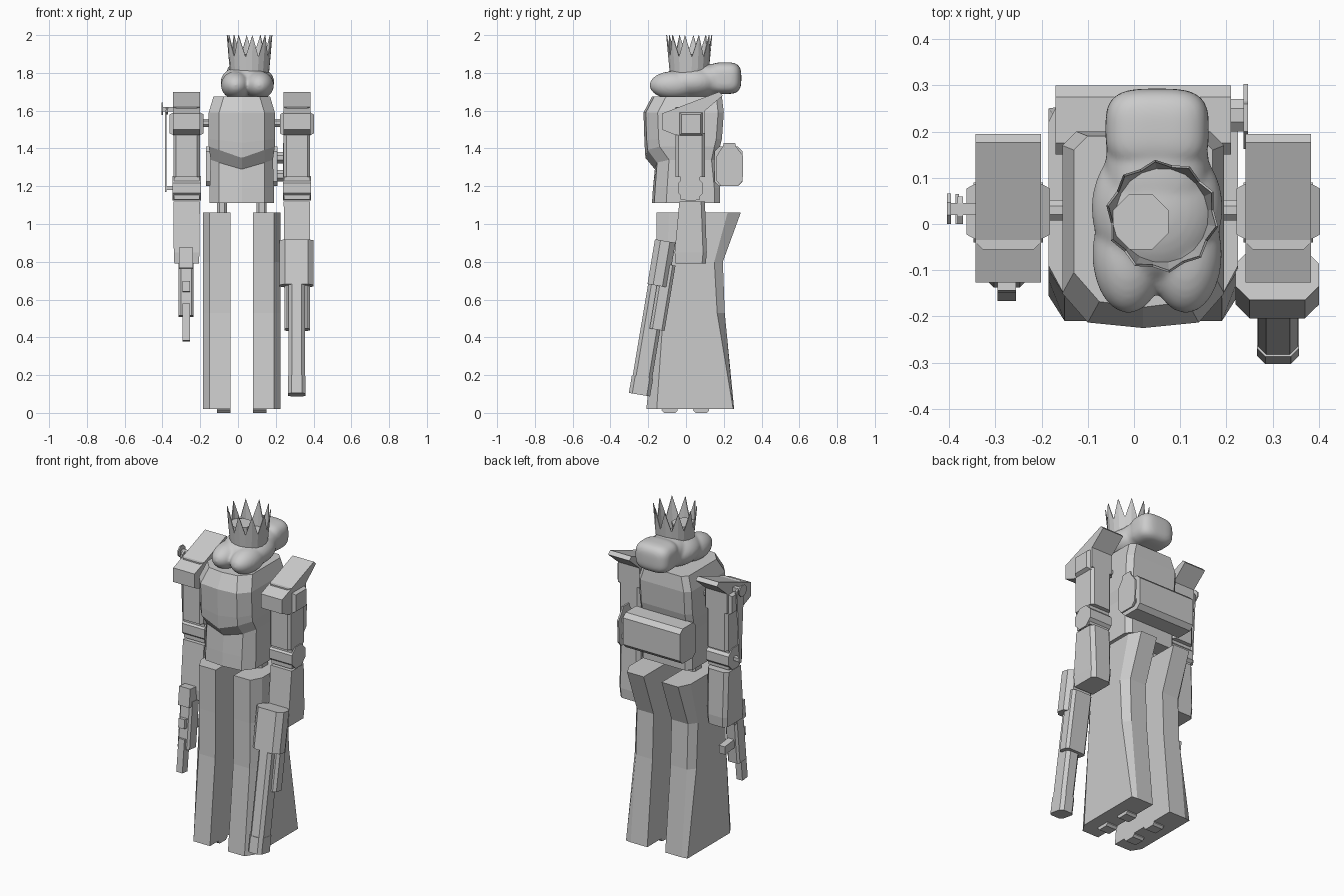
import bpy, bmesh, math
from mathutils import Vector, Matrix

if "Cube" in bpy.data.objects:
    bpy.data.objects.remove(bpy.data.objects["Cube"])

CX = 0.02  # symmetry plane of the body


def finish(name, bm):
    bmesh.ops.recalc_face_normals(bm, faces=bm.faces[:])
    me = bpy.data.meshes.new(name)
    bm.to_mesh(me)
    bm.free()
    ob = bpy.data.objects.new(name, me)
    bpy.context.collection.objects.link(ob)
    return ob


def loft(name, rings):
    """Skin a stack of closed rings and cap both ends."""
    bm = bmesh.new()
    vs = [[bm.verts.new(p) for p in r] for r in rings]
    n = len(vs[0])
    for a, b in zip(vs, vs[1:]):
        for i in range(n):
            j = (i + 1) % n
            bm.faces.new((a[i], a[j], b[j], b[i]))
    bm.faces.new(vs[0])
    bm.faces.new(vs[-1])
    return finish(name, bm)


def prism(name, profile, x0, x1):
    """Extrude a (y, z) profile along x."""
    return loft(name, [[(x, y, z) for y, z in profile] for x in (x0, x1)])


def box(name, x, y, z, c=0.0, axis=2, matrix=None):
    """Box from ranges, with edges parallel to an axis chamfered."""
    bm = bmesh.new()
    bmesh.ops.create_cube(bm, size=1)
    for v in bm.verts:
        v.co = Vector([sum(r) / 2 + v.co[i] * (r[1] - r[0]) for i, r in enumerate((x, y, z))])
    if c:
        es = [e for e in bm.edges
              if abs((e.verts[0].co - e.verts[1].co).normalized()[axis]) > 0.9]
        bmesh.ops.bevel(bm, geom=es, offset=c, segments=1, affect='EDGES')
    if matrix:
        bm.transform(matrix)
    return finish(name, bm)


def ngon(cy, cz, ry, rz, n=8):
    return [(cy + ry * math.cos((i + .5) * math.tau / n) / math.cos(math.pi / n),
             cz + rz * math.sin((i + .5) * math.tau / n) / math.cos(math.pi / n)) for i in range(n)]


# Torso: faceted chest over a narrower waist, V-shaped at the front
def torso_ring(z, front, back, side, flat, drop=0):
    half = [(flat, front + .012, z - drop * .3), (side, front + .075, z),
            (side, back - .03, z), (side - .03, back, z)]
    ring = [(CX, front, z - drop)] + [(CX + x, y, h) for x, y, h in half]
    return ring + [(CX - x, y, h) for x, y, h in reversed(half)]


loft("torso", [torso_ring(*r) for r in (
    (1.11, -.18, .18, .17, .12), (1.19, -.175, .18, .17, .12),
    (1.34, -.165, .165, .165, .12, .05), (1.41, -.215, .18, .175, .12, .06),
    (1.45, -.22, .19, .175, .12, .02), (1.59, -.225, .2, .175, .12),
    (1.675, -.18, .19, .15, .095))])

# Backpack with end disc and knobs
box("backpack", (-.17, .21), (.15, .3), (1.2, 1.41), .025, 0)
prism("backpack_disc", [(.185, 1.2), (.275, 1.2), (.3, 1.23), (.303, 1.36), (.265, 1.41),
                        (.26, 1.43), (.2, 1.43), (.195, 1.41), (.162, 1.36), (.162, 1.23)], .237, .247)
for z in (1.255, 1.35):
    prism("backpack_knob", ngon(.235, z, .035, .03), .2, .24)

# Legs, hips and foot pads
LEG = [(.02, -.21, -.155, .25, .255), (.53, -.16, -.12, .165, .205),
       (.8, -.155, -.1, .15, .195), (1.06, -.155, -.09, .22, .29)]
for s in (-1, 1):
    xi, xm, xo = CX + s * .06, CX + s * .17, CX + s * .205
    loft("leg", [[(xi, yf, z), (xm, yf, z), (xo, yc, z), (xo, yd, z), (xm, yb, z), (xi, yb, z)]
                 for z, yf, yc, yd, yb in LEG])
    hip = CX + s * .105
    box("hip_rod", (hip - .026, hip + .026), (.0, .08), (1.03, 1.14), .012)
    pad = CX + s * .095
    for y in (-.087, .08):
        box("foot_pad", (pad - .035, pad + .035), (y - .042, y + .042), (0, .03), .012, 0)

# Arms
PAD = [(-.127, 1.5), (-.127, 1.585), (.176, 1.7), (.195, 1.68), (.1, 1.6),
       (.1, 1.48), (-.055, 1.47)]
for s in (-1, 1):
    c = CX + s * .292

    def span(w, d=0):
        return (c - w + d, c + w + d)
    prism("shoulder_pad", PAD, *span(.071))
    loft("shoulder_hub", [[(c + x, y, z) for y, z in ngon(.027, 1.53, r, r, 4)] for x, r in
                          ((-.09, .05), (-.06, .066), (.06, .066), (.09, .05))]
         ).data.transform(Matrix.Translation((0, 0, 0)))
    prism("shoulder_axle", ngon(.03, 1.535, .022, .022), CX + s * .15, c)
    box("upper_arm", span(.07), (-.055, .1), (1.25, 1.62), .015)
    prism("elbow", ngon(.025, 1.19, .065, .065), *span(.075))
    box("elbow_block", span(.068), (-.03, .075), (1.13, 1.26))
    loft("forearm", [[(c - w, y0, z), (c + w, y0, z), (c + w, y1 - .02, z), (c + w - .02, y1, z),
                      (c - w + .02, y1, z), (c - w, y1 - .02, z)] for w, y0, y1, z in
                     ((.065, -.055, .105, .79), (.068, -.06, .11, .85),
                      (.07, -.035, .1, 1.12))])


# Large gun, tilted forward: local z runs along the barrel
def tilt(y, z, deg):
    return Matrix.Translation((0, y, z)) @ Matrix.Rotation(math.radians(-deg), 4, 'X')


G = tilt(-.11, .91, 9.5)
box("gun_body", (.22, .4), (-.055, .055), (-.24, 0), .03, 2, G)
box("gun_lower", (.245, .38), (-.005, .075), (-.47, -.12), .015, 2, G)
box("gun_barrel", (.268, .355), (-.052, .052), (-.735, -.2), .018, 2, G)
box("gun_muzzle", (.266, .357), (-.057, .057), (-.825, -.73), .018, 2, G)

# Small pistol
P = tilt(-.055, .87, 6)
box("pistol_rear", (-.312, -.238), (-.06, .05), (-.11, 0), 0, 2, P)
box("pistol_body", (-.315, -.235), (-.045, .04), (-.36, -.08), .012, 2, P)
box("pistol_sight", (-.295, -.255), (-.07, -.03), (-.235, -.18), 0, 2, P)
box("pistol_barrel", (-.295, -.255), (-.06, -.01), (-.495, -.3), 0, 2, P)
box("pistol_grip", (-.295, -.255), (.02, .13), (-.26, -.21), 0, 2, P)

# Sheathed blade hanging outside the shoulder
prism("blade", [(.0, 1.6), (.065, 1.6), (.04, 1.17), (.025, 1.17)], -.386, -.378)
prism("blade_guard", ngon(.033, 1.61, .033, .033), -.404, -.396)
prism("blade_guard_inner", ngon(.03, 1.6, .03, .02), -.382, -.37)
box("blade_pin", (-.4, -.34), (.02, .045), (1.595, 1.62))
box("blade_clip", (-.385, -.33), (.02, .045), (1.18, 1.2))

# Head: blended smooth lobes with a front cleft and a rounded bar behind
bm = bmesh.new()
for c, r, p in (((-.012, -.065, 1.735), (.078, .128, .074), 1),
                ((.112, -.065, 1.735), (.078, .128, .074), 1),
                ((.05, .035, 1.752), (.142, .16, .093), 1),
                ((.05, .12, 1.765), (.112, .12, .082), .8),
                ((.05, .205, 1.772), (.112, .088, .084), .6)):
    vs = bmesh.ops.create_uvsphere(bm, u_segments=40, v_segments=24, radius=1)['verts']
    for v in vs:
        v.co = Vector([c[i] + r[i] * math.copysign(abs(k) ** p, k) for i, k in enumerate(v.co)])
head = finish("head", bm)
m = head.modifiers.new("blend", 'REMESH')
m.mode, m.voxel_size, m.use_smooth_shade = 'VOXEL', .008, True
m = head.modifiers.new("soften", 'SMOOTH')
m.factor, m.iterations = .5, 8

# Crown: zigzag band flaring outward, with a faceted cap inside
bm = bmesh.new()
N = 20
low, high = [], []
for i in range(N):
    a = (i + .4) * math.tau / N
    tip = i % 2
    rb, rt, zt = .098, (.118 if tip else .107), (2.0 if tip else 1.885)
    low.append(bm.verts.new((.061 + rb * math.cos(a), .017 + rb * math.sin(a), 1.79)))
    high.append(bm.verts.new((.061 + rt * math.cos(a), .017 + rt * math.sin(a), zt)))
for i in range(N):
    j = (i + 1) % N
    bm.faces.new((low[i], low[j], high[j], high[i]))
crown = finish("crown", bm)
crown.modifiers.new("thickness", 'SOLIDIFY').thickness = .005

loft("crown_cap", [[(x, y, z) for x, y in ngon(.015, .005, r, r)] for z, r in
                   ((1.79, .056), (1.9, .06))])
